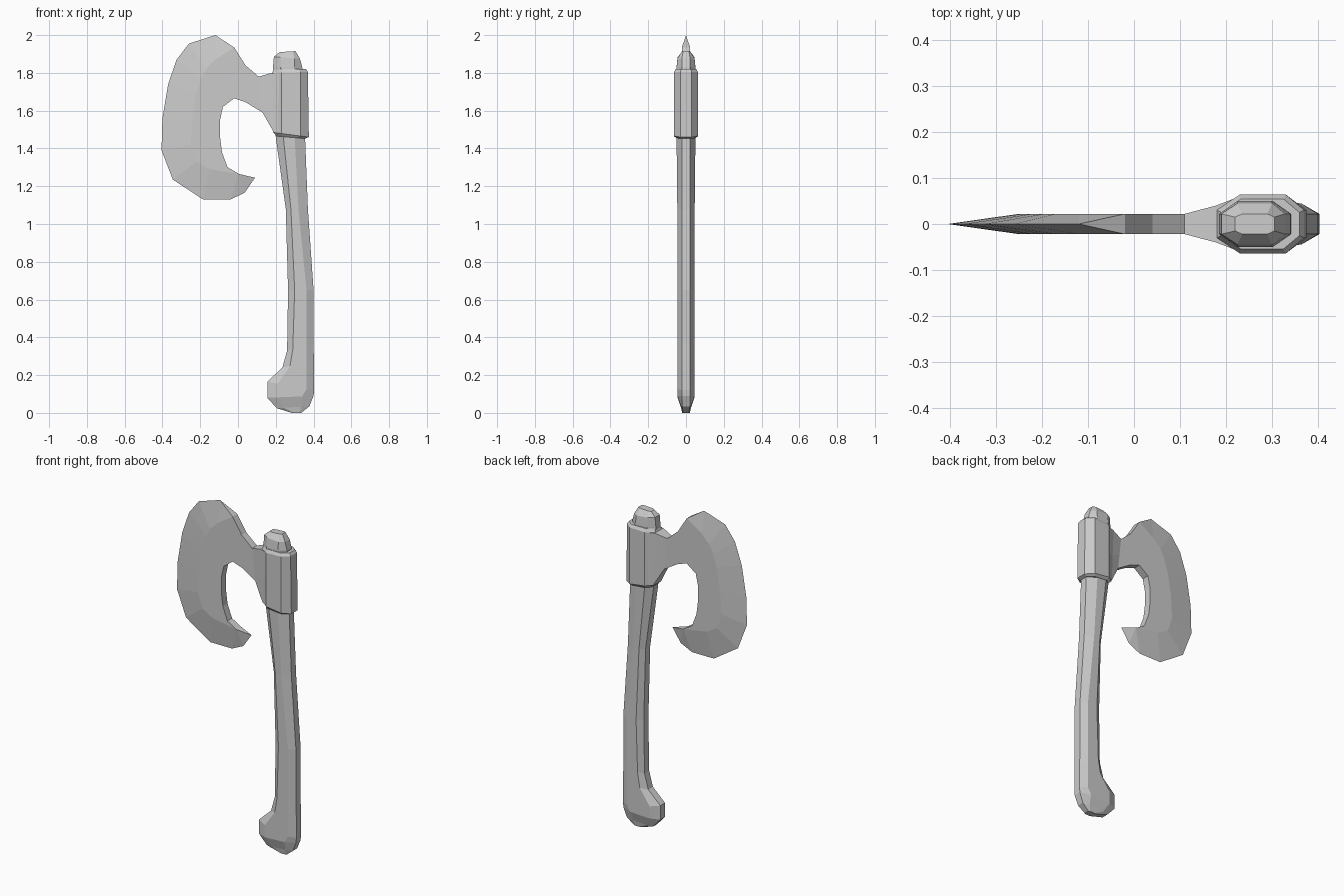
import bpy
import bmesh

cube = bpy.data.objects.get("Cube")
if cube:
    bpy.data.objects.remove(cube, do_unlink=True)

# One plain grey for the whole axe
GREY = (0.6, 0.6, 0.6, 1)
grey = bpy.data.materials.new("plain_grey")
grey.use_nodes = True
grey.diffuse_color = GREY
for node in grey.node_tree.nodes:
    if node.type == 'BSDF_PRINCIPLED':
        node.inputs["Base Color"].default_value = GREY


def loft(name, rings):
    """Skin closed rings with flat faces, sharing coincident points."""
    bm = bmesh.new()
    cache = {}

    def vert(p):
        key = tuple(round(c, 4) for c in p)
        if key not in cache:
            cache[key] = bm.verts.new(key)
        return cache[key]

    def face(points):
        verts = list(dict.fromkeys(vert(p) for p in points))
        if len(verts) > 2 and not bm.faces.get(verts):
            bm.faces.new(verts)

    for a, b in zip(rings, rings[1:]):
        n = len(a)
        for i in range(n):
            j = (i + 1) % n
            face((a[i], a[j], b[j], b[i]))
    face(rings[0])
    face(rings[-1])
    bmesh.ops.recalc_face_normals(bm, faces=bm.faces)
    mesh = bpy.data.meshes.new(name)
    bm.to_mesh(mesh)
    bm.free()
    mesh.materials.append(grey)
    obj = bpy.data.objects.new(name, mesh)
    bpy.context.collection.objects.link(obj)
    return obj


def octagon(x0, x1, x2, x3, z_left, z_right, flat, wide):
    """Eight-sided section: narrow ends at x0 and x3, broad sides x1 to x2."""
    half = [(x0, flat), (x1, wide), (x2, wide), (x3, flat)]
    outline = half + [(x, -y) for x, y in reversed(half)]
    return [(x, y, z_left + (z_right - z_left) * (x - x0) / (x3 - x0))
            for x, y in outline]


# Handle: curved octagonal shaft with a hooked foot
loft("handle", [octagon(*s) for s in (
    (.19, .23, .30, .35, 1.60, 1.60, .022, .05),
    (.20, .24, .30, .355, 1.46, 1.46, .022, .05),
    (.253, .28, .32, .37, 1.08, 1.08, .022, .046),
    (.265, .30, .363, .40, .65, .65, .022, .045),
    (.26, .29, .363, .40, .33, .36, .022, .045),
    (.235, .275, .363, .402, .24, .27, .022, .045),
    (.155, .21, .363, .403, .165, .12, .022, .045),
    (.155, .21, .34, .40, .08, .09, .022, .045),
    (.205, .24, .335, .378, .025, .035, .02, .026),
    (.285, .295, .325, .335, 0, 0, .015, .02),
)])

# Rounded end of the handle above the collar
loft("handle_top", [octagon(*s) for s in (
    (.185, .225, .30, .345, 1.78, 1.78, .022, .052),
    (.185, .225, .30, .34, 1.83, 1.83, .022, .05),
    (.19, .225, .30, .328, 1.885, 1.875, .022, .045),
    (.22, .235, .29, .305, 1.91, 1.915, .015, .022),
)])

# Collar: octagonal sleeve with bevelled rims
loft("collar", [octagon(*s) for s in (
    (.205, .235, .32, .355, 1.465, 1.452, .025, .052),
    (.185, .23, .33, .375, 1.485, 1.46, .03, .064),
    (.18, .23, .33, .37, 1.80, 1.805, .03, .064),
    (.19, .232, .325, .36, 1.82, 1.82, .025, .054),
)])


def blade_ring(outer, ridge, inner, y_outer, y_ridge, y_inner):
    half = [(outer, y_outer), (ridge, y_ridge), (inner, y_inner)]
    outline = half + [(p, -y) for p, y in reversed(half)]
    return [(p[0], y, p[1]) for p, y in outline]


# Neck of the blade: upper and lower edge with half thickness
rings = []
for top, low, y in (
    ((.23, 1.80), (.23, 1.48), .06),
    ((.178, 1.80), (.19, 1.485), .04),
    ((.11, 1.78), (.13, 1.59), .022),
    ((.04, 1.84), (.04, 1.645), .022),
    ((-.02, 1.935), (-.02, 1.665), .022),
):
    mid = ((top[0] + low[0]) / 2, (top[1] + low[1]) / 2)
    if top[0] < 0:
        mid = top
    rings.append(blade_ring(top, mid, low, y, y, y))

# Crescent: sharp outer edge, bevel ridge, inner edge
T = .022
for outer, ridge, inner in (
    ((-.12, 2.0), (-.12, 1.87), (-.08, 1.62)),
    ((-.26, 1.955), (-.17, 1.82), (-.08, 1.62)),
    ((-.325, 1.87), (-.195, 1.77), (-.08, 1.62)),
    ((-.37, 1.74), (-.22, 1.69), (-.095, 1.55)),
    ((-.40, 1.56), (-.243, 1.55), (-.095, 1.46)),
    ((-.405, 1.39), (-.25, 1.42), (-.085, 1.38)),
    ((-.345, 1.235), (-.22, 1.33), (-.085, 1.38)),
    ((-.185, 1.13), (-.15, 1.29), (-.055, 1.30)),
    ((-.04, 1.13), (.005, 1.265), (.005, 1.265)),
    ((.035, 1.165), (.005, 1.265), (.005, 1.265)),
):
    rings.append(blade_ring(outer, ridge, inner, 0, T, T))
tip = (.09, 1.245)
rings.append(blade_ring(tip, tip, tip, 0, 0, 0))
loft("blade", rings)
